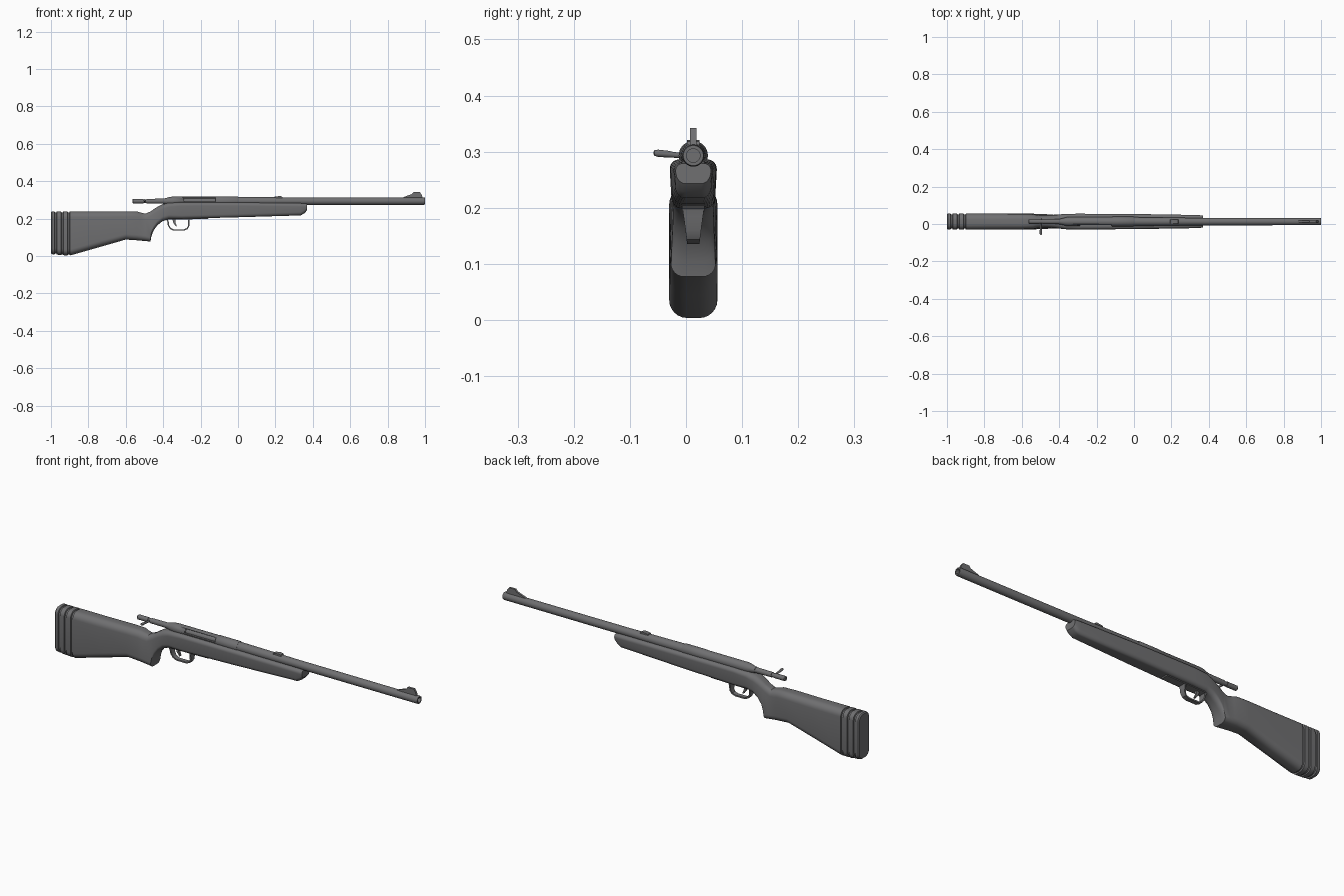
import bpy, bmesh, math
from mathutils import Vector

old = bpy.data.objects.get("Cube")
if old:
    bpy.data.objects.remove(old, do_unlink=True)

AXIS_Y, AXIS_Z = 0.013, 0.293

mat = bpy.data.materials.new("dark grey")
mat.use_nodes = True
colour = (0.16, 0.16, 0.165, 1)
mat.diffuse_color = colour
mat.node_tree.nodes["Principled BSDF"].inputs["Base Color"].default_value = colour


def finish(name, bm, angle=35):
    bmesh.ops.recalc_face_normals(bm, faces=bm.faces)
    mesh = bpy.data.meshes.new(name)
    bm.to_mesh(mesh)
    bm.free()
    obj = bpy.data.objects.new(name, mesh)
    bpy.context.collection.objects.link(obj)
    mesh.materials.append(mat)
    bpy.ops.object.select_all(action="DESELECT")
    obj.select_set(True)
    bpy.context.view_layer.objects.active = obj
    bpy.ops.object.shade_smooth_by_angle(angle=math.radians(angle))
    return obj


def loft(name, rings, angle=35, closed=False):
    """Skin a list of equal rings; cap the ends unless the loop is closed."""
    bm = bmesh.new()
    loops = [[bm.verts.new(p) for p in ring] for ring in rings]
    n = len(loops[0])
    pairs = list(zip(loops, loops[1:]))
    if closed:
        pairs.append((loops[-1], loops[0]))
    for a, b in pairs:
        for i in range(n):
            j = (i + 1) % n
            bm.faces.new((a[i], a[j], b[j], b[i]))
    if not closed:
        bm.faces.new(loops[0])
        bm.faces.new(loops[-1])
    return finish(name, bm, angle)


def turned(name, profile, sides=32):
    """Round part along the bore axis from (x, radius) pairs."""
    rings = []
    for x, r in profile:
        turns = [2 * math.pi * i / sides for i in range(sides)]
        rings.append([(x, AXIS_Y + r * math.cos(t), AXIS_Z + r * math.sin(t)) for t in turns])
    return loft(name, rings)


def section(x, top, bottom, w_top, w_bottom, radius):
    """Rounded upright section whose width tapers from top to bottom."""
    half, mid = (top - bottom) / 2, (top + bottom) / 2
    w = max(w_top, w_bottom)
    radius = min(radius, half * 0.95, w * 0.95)
    ring = []
    for k, (sy, sz) in enumerate([(1, 1), (-1, 1), (-1, -1), (1, -1)]):
        for i in range(7):
            t = math.pi / 2 * (k + i / 6)
            y = sy * (w - radius) + radius * math.cos(t)
            z = sz * (half - radius) + radius * math.sin(t)
            f = (z + half) / (2 * half)
            y *= (w_bottom + (w_top - w_bottom) * f) / w
            ring.append((x, AXIS_Y + y, mid + z))
    return ring


def plate(name, outline, width, y=AXIS_Y):
    """Side outline of (x, z) points extruded across y."""
    return loft(name, [[(x, y + s * width / 2, z) for x, z in outline] for s in (-1, 1)])


# Stock: grooved butt pad, comb, narrow wrist with pistol grip, fore-end
butt = [section(-1.0, 0.234, 0.014, 0.039, 0.039, 0.03)]
butt.append(section(-0.995, 0.238, 0.01, 0.043, 0.043, 0.032))
for gx in (-0.975, -0.94, -0.905):
    for dx, inset in ((-0.006, 0), (-0.004, 0.005), (0.004, 0.005), (0.006, 0)):
        low = 0.002 + 0.008 * abs(gx + 0.92) / 0.08
        butt.append(section(gx + dx, 0.238 - inset, low + inset, 0.043 - inset, 0.043 - inset, 0.032))
body = [
    (-0.89, 0.238, 0.005, 0.043, 0.043, 0.032),
    (-0.75, 0.238, 0.045, 0.042, 0.043, 0.032),
    (-0.60, 0.239, 0.088, 0.041, 0.043, 0.03),
    (-0.54, 0.238, 0.084, 0.038, 0.043, 0.03),
    (-0.52, 0.232, 0.082, 0.033, 0.043, 0.03),
    (-0.495, 0.226, 0.080, 0.029, 0.043, 0.028),
    (-0.468, 0.238, 0.077, 0.029, 0.042, 0.026),
    (-0.463, 0.241, 0.105, 0.029, 0.041, 0.026),
    (-0.452, 0.249, 0.135, 0.030, 0.039, 0.026),
    (-0.432, 0.262, 0.163, 0.032, 0.038, 0.026),
    (-0.405, 0.276, 0.185, 0.036, 0.038, 0.026),
    (-0.37, 0.284, 0.198, 0.042, 0.038, 0.022),
    (-0.30, 0.286, 0.199, 0.043, 0.038, 0.018),
    (0.0, 0.286, 0.207, 0.042, 0.036, 0.018),
    (0.335, 0.282, 0.217, 0.037, 0.030, 0.018),
    (0.355, 0.281, 0.228, 0.036, 0.029, 0.018),
    (0.368, 0.279, 0.243, 0.034, 0.028, 0.016),
]
loft("stock", butt + [section(*s) for s in body], 30)

# Barrel with a recessed muzzle
turned("barrel", [(-0.02, 0.0235), (0.2, 0.0215), (0.3, 0.02), (0.994, 0.0195),
                  (1.0, 0.018), (1.0, 0.012), (0.97, 0.012)])

# Receiver with a side opening that shows the bolt
receiver = turned("receiver", [(-0.40, 0.013), (-0.365, 0.0225), (-0.35, 0.0245),
                               (-0.12, 0.0245), (-0.115, 0.026), (-0.004, 0.026), (0.0, 0.024)])
cutter = plate("port_cutter", [(-0.29, 0.291), (-0.12, 0.291), (-0.12, 0.312), (-0.29, 0.312)],
               0.04, AXIS_Y - 0.025)
cutter.hide_render = True
cutter.hide_viewport = True
cut = receiver.modifiers.new("port", "BOOLEAN")
cut.operation, cut.object, cut.solver = "DIFFERENCE", cutter, "EXACT"

# Bolt, its shroud and the handle
turned("bolt", [(-0.565, 0.009), (-0.561, 0.012), (-0.505, 0.012), (-0.505, 0.010),
                (-0.49, 0.010), (-0.49, 0.0125), (-0.40, 0.0135), (-0.40, 0.015), (-0.1, 0.015)])
handle = []
for y, z, r in [(0.008, 0.292, 0.005), (-0.02, 0.294, 0.005), (-0.032, 0.2955, 0.006),
                (-0.05, 0.297, 0.0065), (-0.056, 0.2975, 0.005), (-0.058, 0.2975, 0.002)]:
    handle.append([(-0.498 + r * math.cos(i * math.pi / 8), y, z + r * math.sin(i * math.pi / 8))
                   for i in range(16)])
loft("bolt_handle", handle)

# Sights
plate("front_sight", [(0.875, 0.308), (0.885, 0.315), (0.93, 0.331), (0.938, 0.342),
                      (0.972, 0.342), (0.982, 0.328), (0.988, 0.308)], 0.011)
plate("rear_sight", [(0.19, 0.308), (0.195, 0.317), (0.225, 0.321), (0.235, 0.318), (0.24, 0.308)], 0.022)

# Trigger guard: flat band swept along a bow, narrowing downwards
path = [(-0.385, 0.205), (-0.374, 0.185), (-0.372, 0.165), (-0.362, 0.148), (-0.345, 0.139),
        (-0.29, 0.139), (-0.272, 0.146), (-0.264, 0.16), (-0.264, 0.185), (-0.258, 0.208)]
band = []
for i, (x, z) in enumerate(path):
    a, b = Vector(path[max(i - 1, 0)]), Vector(path[min(i + 1, len(path) - 1)])
    d = (b - a).normalized() * 0.0035
    w = 0.011 + 0.009 * (z - 0.139) / 0.066
    band.append([(x - s * d.y, AXIS_Y + t * w, z + s * d.x)
                 for s, t in ((-1, -1), (-1, 1), (1, 1), (1, -1))])
loft("trigger_guard", band)
plate("guard_plate", [(-0.39, 0.205), (-0.37, 0.194), (-0.16, 0.198), (-0.15, 0.21)], 0.04)

# Trigger
plate("trigger", [(-0.352, 0.2), (-0.346, 0.178), (-0.332, 0.158), (-0.327, 0.16),
                  (-0.335, 0.18), (-0.334, 0.2)], 0.012)
